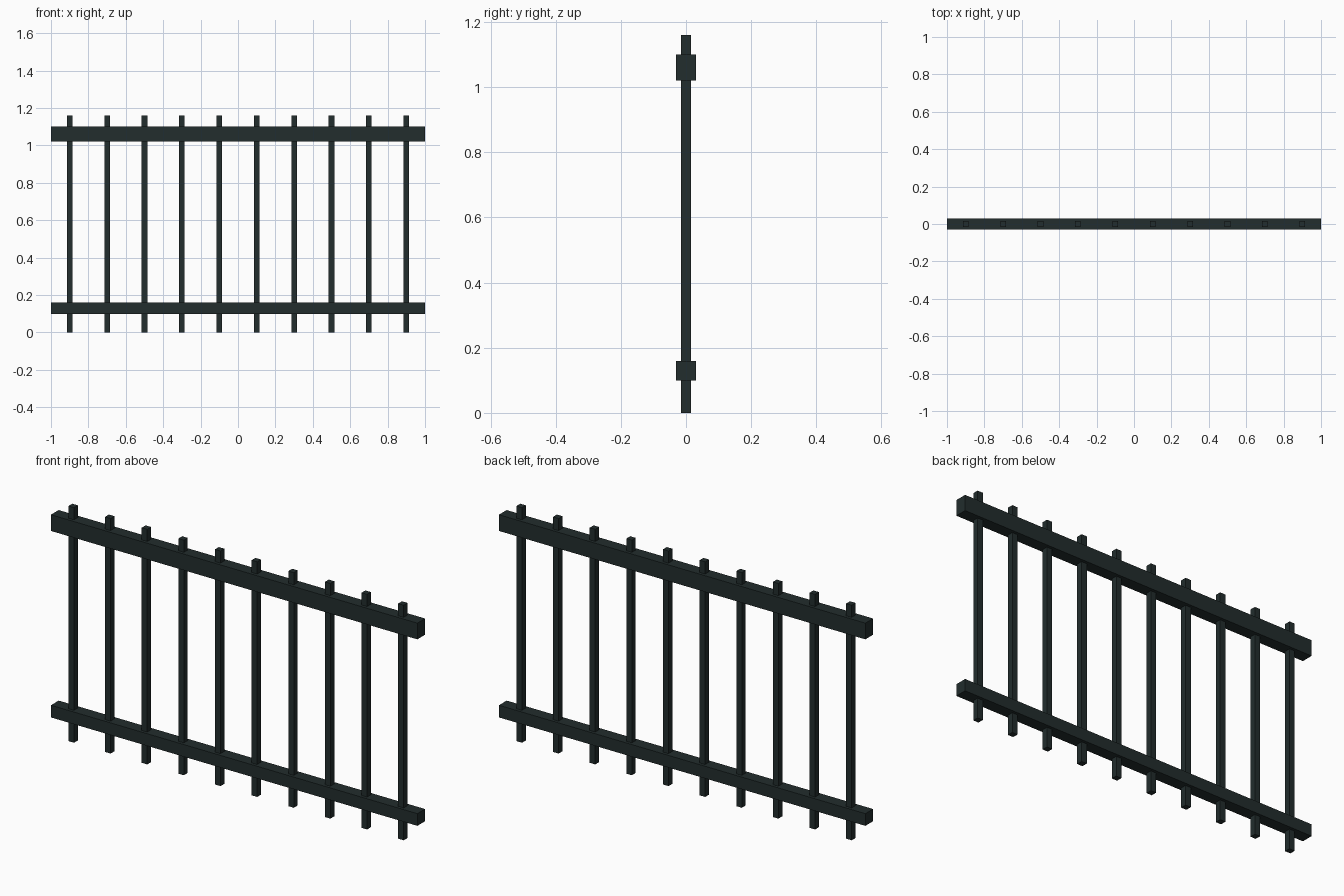
import bpy

if "Cube" in bpy.data.objects:
    bpy.data.objects.remove(bpy.data.objects["Cube"])

iron = bpy.data.materials.new("dark_iron")
iron.diffuse_color = (0.016, 0.026, 0.026, 1)
iron.use_nodes = True
iron.node_tree.nodes["Principled BSDF"].inputs["Base Color"].default_value = iron.diffuse_color


def box(name, center, size):
    """Flat-shaded box with its dimensions baked into the mesh."""
    bpy.ops.mesh.primitive_cube_add(size=1, location=center)
    obj = bpy.context.object
    obj.name = name
    obj.scale = size
    bpy.ops.object.transform_apply(location=False, rotation=False, scale=True)
    obj.data.materials.append(iron)
    return obj


# Horizontal rails
box("top_rail", (0, 0, 1.06), (2, 0.06, 0.08))
box("bottom_rail", (0, 0, 0.13), (2, 0.06, 0.06))

# Evenly spaced square bars passing through both rails
for i in range(10):
    box(f"bar_{i + 1}", (-0.9 + 0.2 * i, 0, 0.58), (0.03, 0.03, 1.16))
